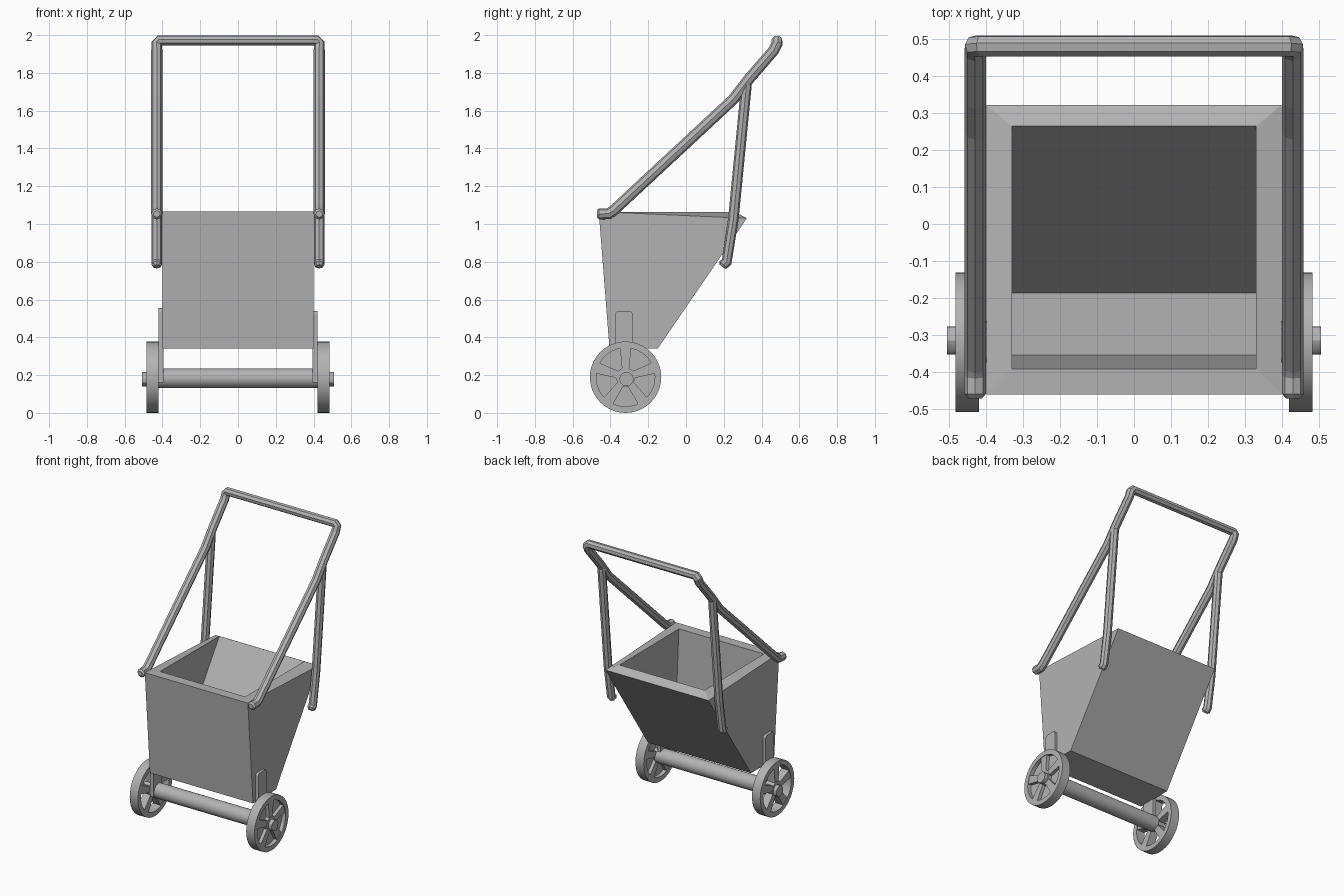
import bpy, bmesh
from math import sin, cos, pi, radians
from mathutils import Matrix, Vector

if "Cube" in bpy.data.objects:
    bpy.data.objects.remove(bpy.data.objects["Cube"])

# Dark grey used on every part
GREY = bpy.data.materials.new("dark_grey")
GREY.diffuse_color = (0.45, 0.45, 0.45, 1)
GREY.use_nodes = True
GREY.node_tree.nodes["Principled BSDF"].inputs["Base Color"].default_value = GREY.diffuse_color


def place(name, me):
    me.materials.clear()
    me.materials.append(GREY)
    ob = bpy.data.objects.new(name, me)
    bpy.context.collection.objects.link(ob)
    return ob


def finish(name, bm, smooth=False):
    bmesh.ops.recalc_face_normals(bm, faces=bm.faces)
    me = bpy.data.meshes.new(name)
    bm.to_mesh(me)
    bm.free()
    ob = place(name, me)
    if smooth:
        bpy.context.view_layer.objects.active = ob
        ob.select_set(True)
        bpy.ops.object.shade_smooth_by_angle(angle=radians(30))
        ob.select_set(False)
    return ob


def add_cylinder(bm, x0, x1, r, y, z, n=32):
    # cylinder along x
    m = Matrix.Translation(((x0 + x1) / 2, y, z)) @ Matrix.Rotation(pi / 2, 4, 'Y')
    bmesh.ops.create_cone(bm, cap_ends=True, segments=n, radius1=r, radius2=r,
                          depth=abs(x1 - x0), matrix=m)


def rod(name, pts, r):
    # octagonal tube along a path, with chamfered ends
    cu = bpy.data.curves.new(name + "_path", 'CURVE')
    cu.dimensions = '3D'
    cu.bevel_depth = r
    cu.bevel_resolution = 2
    cu.use_fill_caps = True
    sp = cu.splines.new('POLY')
    sp.points.add(len(pts) - 1)
    for p, co in zip(sp.points, pts):
        p.co = (*co, 1)
    sp.points[0].radius = sp.points[-1].radius = 0.6
    sp.use_smooth = False
    tmp = bpy.data.objects.new(name + "_path", cu)
    bpy.context.collection.objects.link(tmp)
    dg = bpy.context.evaluated_depsgraph_get()
    me = bpy.data.meshes.new_from_object(tmp.evaluated_get(dg))
    bpy.data.objects.remove(tmp)
    return place(name, me)


# Bin: outer shell, slanted rim and hollow inside, as loops joined together
bm = bmesh.new()


def loop(w, front, back):
    return [bm.verts.new(c) for c in ((-w, *front), (w, *front), (w, *back), (-w, *back))]


loops = [loop(0.40, (-0.405, 0.34), (-0.15, 0.34)),
         loop(0.40, (-0.462, 1.065), (0.322, 1.03)),
         loop(0.33, (-0.392, 1.065), (0.265, 1.062)),
         loop(0.33, (-0.355, 0.40), (-0.187, 0.40))]
for a, b in zip(loops, loops[1:]):
    for i in range(4):
        j = (i + 1) % 4
        bm.faces.new((a[i], a[j], b[j], b[i]))
bm.faces.new(loops[0])
bm.faces.new(loops[-1])
finish("bin", bm)

# Handle: one tube up the left rail, across the grip and down the right rail
side = [(-0.472, 1.053), (-0.46, 1.053), (-0.41, 1.055), (-0.385, 1.07), (0.25, 1.66),
        (0.335, 1.77), (0.465, 1.92)]
X = 0.43
left = [(-X, y, z) for y, z in side] + [(-X, 0.482, 1.955), (-X + 0.015, 0.482, 1.971)]
rod("handle", left + [(-x, y, z) for x, y, z in reversed(left)], 0.0295)

WY, WZ = -0.32, 0.189
for s, label in ((-1, "left"), (1, "right")):
    # Rear strut
    rod(label + "_strut", [(s * X, 0.19, 0.775), (s * X, 0.198, 0.785), (s * X, 0.215, 0.80),
                           (s * X, 0.25, 1.02), (s * X, 0.32, 1.735), (s * X, 0.323, 1.76)], 0.028)

    # Wheel rim
    bm = bmesh.new()
    n = 40
    prof = [(0.42, 0.189), (0.484, 0.189), (0.484, 0.155), (0.42, 0.155)]
    rings = []
    for k in range(n):
        a = 2 * pi * k / n
        rings.append([bm.verts.new((s * x, WY + r * cos(a), WZ + r * sin(a))) for x, r in prof])
    for k in range(n):
        p, q = rings[k], rings[(k + 1) % n]
        for i in range(4):
            j = (i + 1) % 4
            bm.faces.new((p[i], p[j], q[j], q[i]))
    finish(label + "_wheel_rim", bm, True)

    # Spokes, slightly wider towards the rim
    bm = bmesh.new()
    for k in range(5):
        cube = bmesh.ops.create_cube(bm, size=1)["verts"]
        for v in cube:
            v.co.z *= 0.06 if v.co.y > 0 else 0.035
        m = (Matrix.Translation((s * 0.452, WY, WZ))
             @ Matrix.Rotation(pi / 2 + k * 2 * pi / 5, 4, 'X')
             @ Matrix.Translation((0, 0.095, 0)) @ Matrix.Diagonal((0.056, 0.13, 1, 1)))
        bmesh.ops.transform(bm, matrix=m, verts=cube)
    finish(label + "_spokes", bm)

    # Hub
    bm = bmesh.new()
    add_cylinder(bm, s * 0.42, s * 0.482, 0.05, WY, WZ)
    add_cylinder(bm, s * 0.41, s * 0.507, 0.038, WY + 0.005, WZ - 0.01, 12)
    finish(label + "_hub", bm, True)

    # Axle bracket with rounded top corners
    top = 0.54 if s > 0 else 0.555
    bm = bmesh.new()
    yz = [(-0.375, 0.16), (-0.283, 0.16)]
    for cy, a0 in ((-0.301, 0), (-0.357, 90)):
        for d in (0, 30, 60, 90):
            a = radians(a0 + d)
            yz.append((cy + 0.018 * cos(a), top - 0.018 + 0.018 * sin(a)))
    f = bm.faces.new([bm.verts.new((s * 0.395, y, z)) for y, z in yz])
    ext = bmesh.ops.extrude_face_region(bm, geom=[f])
    bmesh.ops.translate(bm, vec=Vector((s * 0.025, 0, 0)),
                        verts=[v for v in ext["geom"] if isinstance(v, bmesh.types.BMVert)])
    finish(label + "_bracket", bm)

# Axle
bm = bmesh.new()
add_cylinder(bm, -0.43, 0.43, 0.052, -0.315, 0.183)
finish("axle", bm, True)

# Closed web behind the right wheel's spokes
bm = bmesh.new()
add_cylinder(bm, 0.447, 0.457, 0.16, WY, WZ)
finish("right_wheel_web", bm)
